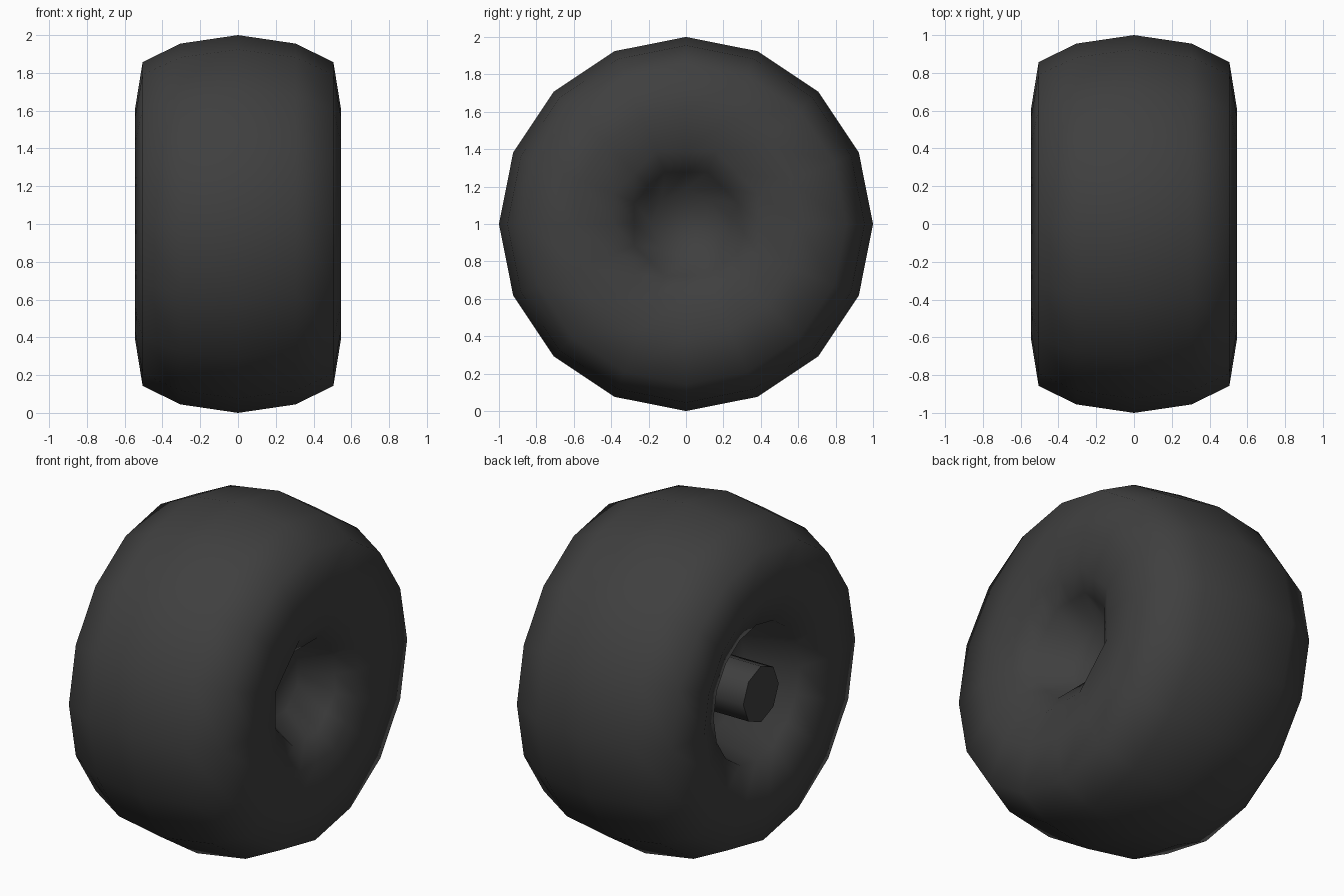
import bpy, bmesh, math

if "Cube" in bpy.data.objects:
    bpy.data.objects.remove(bpy.data.objects["Cube"])

rubber = bpy.data.materials.new("dark_rubber")
rubber.diffuse_color = (0.05, 0.05, 0.05, 1)
rubber.use_nodes = True
rubber.node_tree.nodes["Principled BSDF"].inputs["Base Color"].default_value = rubber.diffuse_color


def lathe(name, profile, n, closed_angle):
    """Spin (x, radius, eight_sided) rings round the x axis at z = 1."""
    bm = bmesh.new()
    rings = []
    for x, r, octagon in profile:
        ring = []
        for i in range(n):
            a = 2 * math.pi * i / n
            # on eight-sided rings every other point sits mid-edge
            k = r * math.cos(math.pi / 8) if octagon and i % 2 == 0 else r
            ring.append(bm.verts.new((x, k * math.cos(a), 1 + k * math.sin(a))))
        rings.append(ring)
    for a, b in zip(rings, rings[1:]):
        for i in range(n):
            j = (i + 1) % n
            bm.faces.new((a[i], a[j], b[j], b[i]))
    bm.faces.new(rings[0])
    bm.faces.new(rings[-1])
    bmesh.ops.recalc_face_normals(bm, faces=bm.faces[:])
    mesh = bpy.data.meshes.new(name)
    bm.to_mesh(mesh)
    bm.free()
    obj = bpy.data.objects.new(name, mesh)
    bpy.context.collection.objects.link(obj)
    mesh.materials.append(rubber)
    bpy.ops.object.select_all(action='DESELECT')
    obj.select_set(True)
    bpy.context.view_layer.objects.active = obj
    bpy.ops.object.shade_smooth_by_angle(angle=math.radians(closed_angle))
    return obj


# tyre: inner recess, left sidewall, tread, right sidewall, hub recess
lathe("tyre", [
    (-0.15, 0.33, False), (-0.46, 0.40, False), (-0.545, 0.61, False),
    (-0.505, 0.857, False), (-0.305, 0.955, False), (0, 1.0, False),
    (0.305, 0.955, False), (0.505, 0.857, False), (0.545, 0.61, False),
    (0.515, 0.42, True), (0.44, 0.30, True), (0.26, 0.20, True),
], 16, 89)

# axle stub on the inner side
lathe("axle", [(-0.10, 0.165, False), (-0.49, 0.165, False)], 8, 60)
